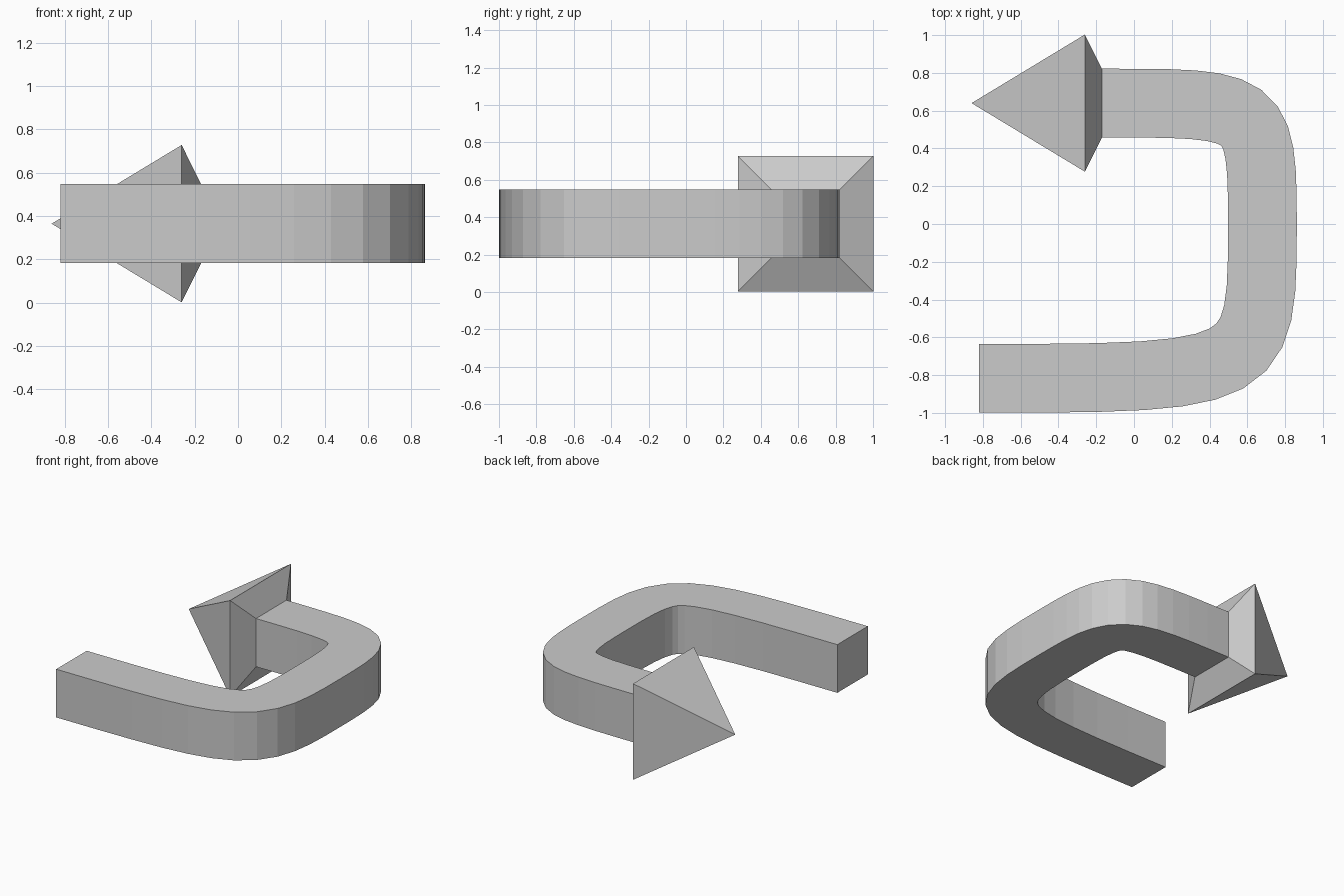
import bpy
import bmesh
from mathutils import Vector
from mathutils.geometry import interpolate_bezier

cube = bpy.data.objects.get("Cube")
if cube:
    bpy.data.objects.remove(cube, do_unlink=True)

MID = 0.365    # height of the centre line
HALF = 0.182   # half width of the square bar
UP = Vector((0, 0, 1))

grey = bpy.data.materials.new("plain_grey")
grey.use_nodes = True
colour = (0.6, 0.6, 0.6, 1)
grey.diffuse_color = colour
grey.node_tree.nodes["Principled BSDF"].inputs["Base Color"].default_value = colour


def square_ring(bm, centre, side, half):
    """Four corners of a square section standing across the path."""
    return [bm.verts.new(centre + side * half * a + UP * half * b)
            for a, b in ((-1, -1), (1, -1), (1, 1), (-1, 1))]


def bridge(bm, r0, r1):
    for i in range(4):
        j = (i + 1) % 4
        bm.faces.new((r0[i], r0[j], r1[j], r1[i]))


def finish(bm, name):
    bmesh.ops.recalc_face_normals(bm, faces=bm.faces)
    mesh = bpy.data.meshes.new(name)
    bm.to_mesh(mesh)
    bm.free()
    mesh.materials.append(grey)
    bpy.context.collection.objects.link(bpy.data.objects.new(name, mesh))


# Curved shaft: square section swept along two bends
def bend(*points):
    return interpolate_bezier(*[Vector((x, y, MID)) for x, y in points], 13)


path = bend((-0.82, -0.817), (0.67, -0.817), (0.68, -0.81), (0.68, 0))
path += bend((0.68, 0), (0.68, 0.65), (0.66, 0.64), (-0.17, 0.64))[1:]

bm = bmesh.new()
rings = []
for i, point in enumerate(path):
    if i == 0:
        tangent = Vector((1, 0, 0))
    elif i == len(path) - 1:
        tangent = Vector((-1, 0, 0))
    else:
        tangent = ((path[i + 1] - point).normalized()
                   + (point - path[i - 1]).normalized()).normalized()
    rings.append(square_ring(bm, point, tangent.cross(UP), HALF))
for r0, r1 in zip(rings, rings[1:]):
    bridge(bm, r0, r1)
bm.faces.new(rings[0])
finish(bm, "curved_shaft")

# Arrow head: tapered collar and four-sided point
bm = bmesh.new()
side = Vector((0, 1, 0))
collar = square_ring(bm, Vector((-0.17, 0.64, MID)), side, HALF)
barb = square_ring(bm, Vector((-0.26, 0.64, MID)), side, 0.363)
tip = bm.verts.new((-0.86, 0.64, MID))
bridge(bm, collar, barb)
for i in range(4):
    bm.faces.new((barb[i], barb[(i + 1) % 4], tip))
finish(bm, "arrow_head")
